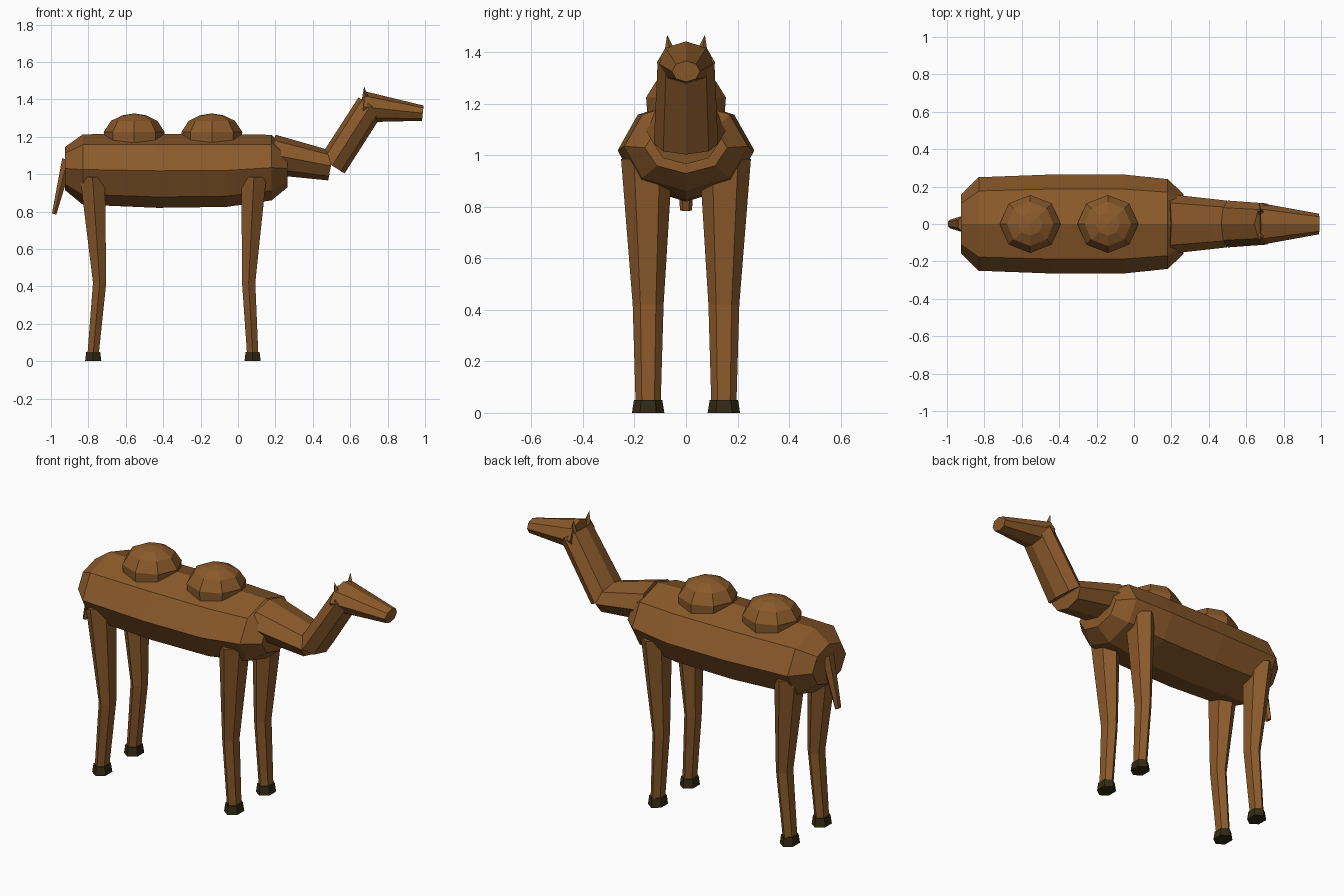
import bpy, bmesh
from math import cos, sin, pi
from mathutils import Vector

if "Cube" in bpy.data.objects:
    bpy.data.objects.remove(bpy.data.objects["Cube"])


def material(name, rgb):
    m = bpy.data.materials.new(name)
    m.diffuse_color = (*rgb, 1)
    m.use_nodes = True
    m.node_tree.nodes["Principled BSDF"].inputs["Base Color"].default_value = m.diffuse_color
    return m


BROWN = material("brown_hide", (0.258, 0.102, 0.024))
DARK = material("dark_hoof", (0.034, 0.023, 0.007))


def loft(name, rings, sides, mat, up=None):
    """Skin rings of (centre, y radius, other radius); 'up' is the ring's second axis."""
    bm = bmesh.new()
    if up is None:  # ring square to the path, path lies in the xz plane
        d = (Vector(rings[-1][0]) - Vector(rings[0][0])).normalized()
        up = Vector((-d.z, 0, d.x))
    up = Vector(up)
    loops = []
    for c, ry, ru in rings:
        loops.append([bm.verts.new(Vector(c) + Vector((0, ry * cos(a), 0)) + up * ru * sin(a))
                      for a in (2 * pi * i / sides for i in range(sides))])
    for a, b in zip(loops, loops[1:]):
        for i in range(sides):
            j = (i + 1) % sides
            bm.faces.new((a[i], a[j], b[j], b[i]))
    bm.faces.new(loops[0])
    bm.faces.new(loops[-1])
    bmesh.ops.remove_doubles(bm, verts=bm.verts, dist=1e-4)
    bmesh.ops.recalc_face_normals(bm, faces=bm.faces)
    me = bpy.data.meshes.new(name)
    bm.to_mesh(me)
    bm.free()
    me.materials.append(mat)
    ob = bpy.data.objects.new(name, me)
    bpy.context.collection.objects.link(ob)
    return ob


X, Z = (1, 0, 0), (0, 0, 1)

# Body barrel
loft("body", [((-0.925, 0, 1.03), 0.155, 0.115),
              ((-0.83, 0, 1.025), 0.25, 0.188),
              ((-0.43, 0, 1.018), 0.265, 0.198),
              ((-0.06, 0, 1.02), 0.265, 0.195),
              ((0.18, 0, 1.035), 0.24, 0.175),
              ((0.265, 0, 1.03), 0.16, 0.1)], 8, BROWN, Z)

# Neck and head
loft("lower_neck", [((0.18, 0, 1.105), 0.16, 0.108),
                    ((0.497, 0, 1.044), 0.125, 0.079)], 8, BROWN)
loft("upper_neck", [((0.503, 0, 1.046), 0.125, 0.079),
                    ((0.71, 0, 1.368), 0.11, 0.078)], 8, BROWN)
loft("head", [((0.67, 0, 1.36), 0.113, 0.083),
              ((0.988, 0, 1.326), 0.055, 0.041)], 8, BROWN)

# Humps
for n, x in (("rear_hump", -0.555), ("front_hump", -0.14)):
    profile = [(0.95, 1.12), (1, 1.225), (0.76, 1.285), (0.4, 1.314), (0, 1.325)]
    loft(n, [((x, 0, z), 0.155 * r, 0.163 * r) for r, z in profile], 8, BROWN, X)

# Tail
loft("tail", [((-0.912, 0, 1.078), 0.045, 0.033),
              ((-0.983, 0, 0.787), 0.023, 0.014)], 6, BROWN)

for side, s in (("right", -1), ("left", 1)):
    # Ears
    loft(side + "_ear", [((0.683, s * 0.058, 1.385), 0.028, 0.024),
                         ((0.675, s * 0.073, 1.465), 0.001, 0.001)], 4, BROWN, X)
    # Legs with hooves: x at top, knee, foot
    for end, top, knee, foot in (("front", 0.085, 0.057, 0.078), ("hind", -0.778, -0.74, -0.774)):
        y = s * 0.147
        loft(f"{end}_{side}_leg", [((top, s * 0.152, 0.985), 0.1, 0.077),
                                   ((knee, y, 0.42), 0.06, 0.041),
                                   ((foot, y, 0.045), 0.049, 0.035)], 6, BROWN, X)
        loft(f"{end}_{side}_hoof", [((foot, y, 0.05), 0.055, 0.043),
                                    ((foot, y, 0), 0.063, 0.05)], 6, DARK, X)
